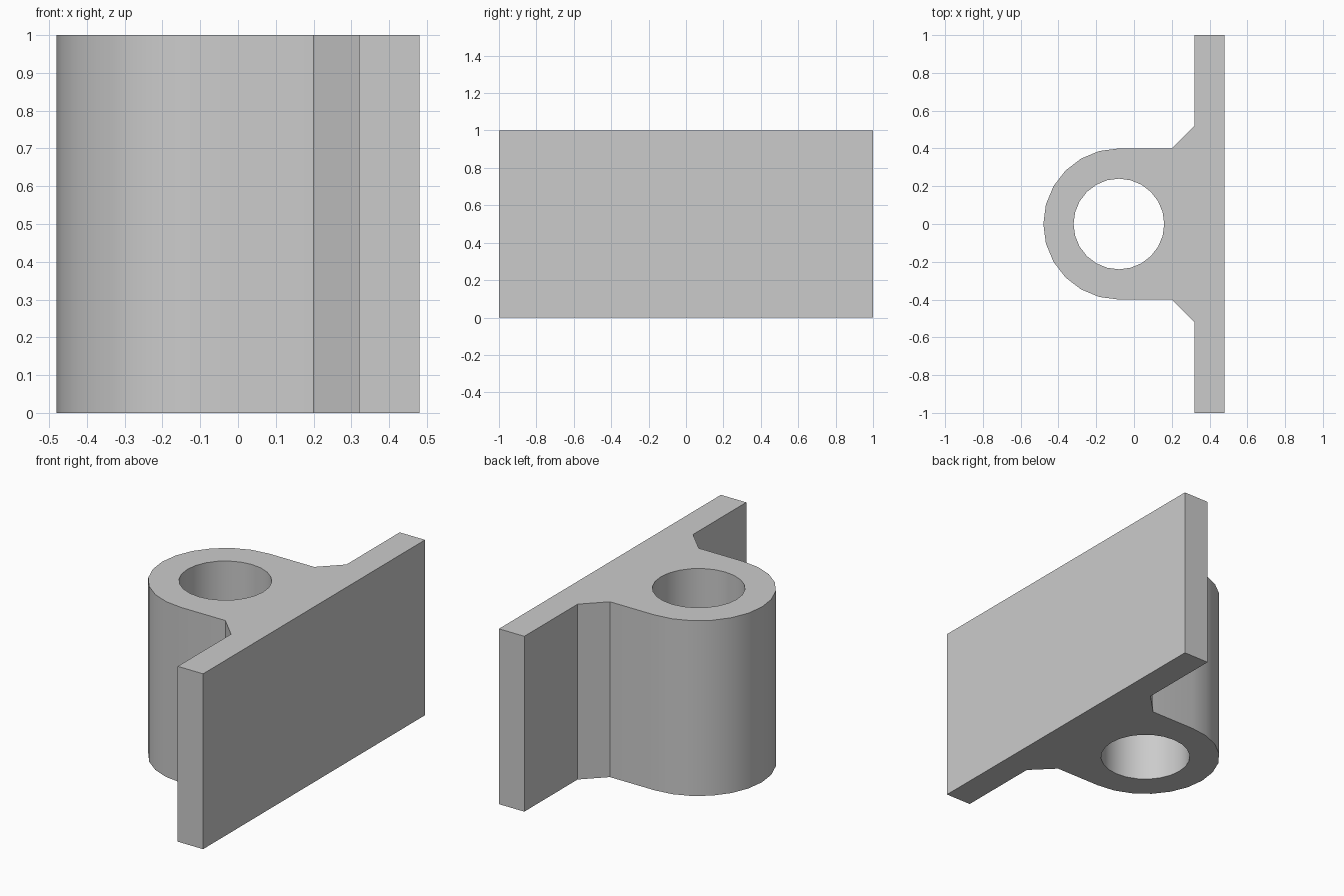
import bpy, bmesh
from math import cos, sin, pi

if "Cube" in bpy.data.objects:
    bpy.data.objects.remove(bpy.data.objects["Cube"])

HEIGHT = 1.0
BORE_X = -0.08
OUTER_R, BORE_R = 0.4, 0.24
STEPS = 24


def arc(radius, start, count):
    """Points around the bore axis, counted in steps of a full turn."""
    return [(BORE_X + radius * cos(2 * pi * i / STEPS),
             radius * sin(2 * pi * i / STEPS)) for i in range(start, start + count)]


# Mounting plate with chamfered shoulders, closed by the round boss
shoulder = [(0.48, 1), (0.32, 1), (0.32, 0.52), (0.2, 0.4)]
outline = shoulder + arc(OUTER_R, STEPS // 4, STEPS // 2 + 1)
outline += [(x, -y) for x, y in reversed(shoulder)]
bore = arc(BORE_R, 0, STEPS)

bm = bmesh.new()
edges = []
for loop in (outline, bore):
    verts = [bm.verts.new((x, y, 0)) for x, y in loop]
    edges += [bm.edges.new((a, b)) for a, b in zip(verts, verts[1:] + verts[:1])]

# Fill the profile around the bore and raise it to full height
bmesh.ops.triangle_fill(bm, edges=edges, use_beauty=True)
raised = bmesh.ops.extrude_face_region(bm, geom=bm.faces[:], use_keep_orig=True)
top = [v for v in raised["geom"] if isinstance(v, bmesh.types.BMVert)]
bmesh.ops.translate(bm, verts=top, vec=(0, 0, HEIGHT))
bmesh.ops.recalc_face_normals(bm, faces=bm.faces[:])

mesh = bpy.data.meshes.new("bracket")
bm.to_mesh(mesh)
bm.free()
bracket = bpy.data.objects.new("bracket", mesh)
bpy.context.collection.objects.link(bracket)

# Plain grey finish
grey = bpy.data.materials.new("light grey")
grey.use_nodes = True
colour = (0.6, 0.6, 0.6, 1)
grey.diffuse_color = colour
grey.node_tree.nodes["Principled BSDF"].inputs["Base Color"].default_value = colour
mesh.materials.append(grey)

# Round walls smooth, corners sharp
bpy.ops.object.select_all(action="DESELECT")
bracket.select_set(True)
bpy.context.view_layer.objects.active = bracket
bpy.ops.object.shade_smooth_by_angle(angle=pi / 6)
